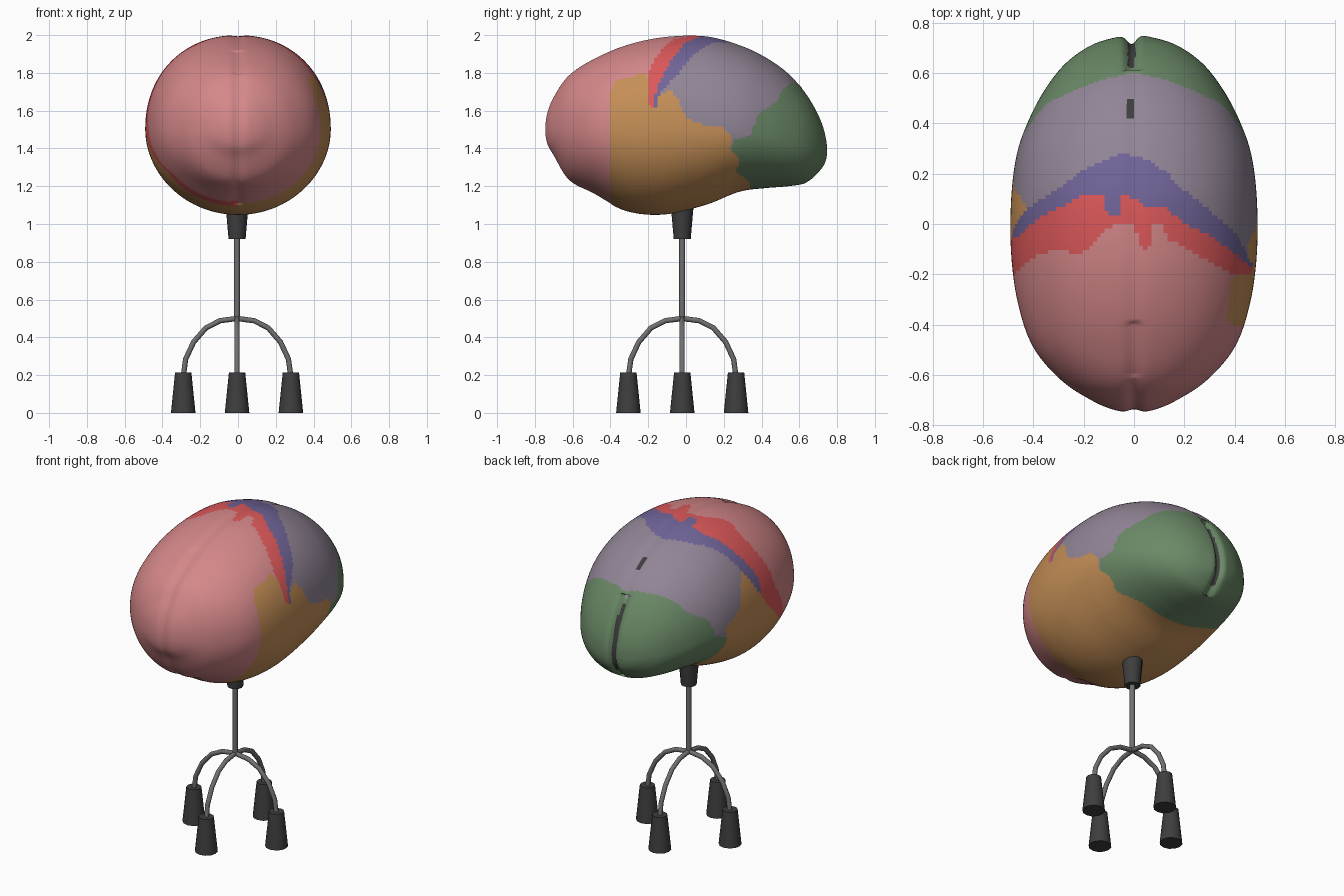
import bpy, bmesh, math
from mathutils import Matrix, Vector

if "Cube" in bpy.data.objects:
    bpy.data.objects.remove(bpy.data.objects["Cube"])


def material(name, r, g, b):
    m = bpy.data.materials.new(name)
    lin = [((c / 255 + 0.055) / 1.055) ** 2.4 for c in (r, g, b)]
    m.diffuse_color = (*lin, 1)
    m.use_nodes = True
    m.node_tree.nodes["Principled BSDF"].inputs["Base Color"].default_value = m.diffuse_color
    return m


PINK, ORANGE, RED, INDIGO, MAUVE, GREEN, BLACK = range(7)
MATS = [material("frontal pink", 212, 135, 137),
        material("temporal ochre", 196, 142, 86),
        material("motor red", 220, 88, 90),
        material("sensory indigo", 112, 100, 152),
        material("parietal mauve", 146, 133, 150),
        material("occipital green", 106, 136, 102),
        material("stand black", 62, 62, 62)]
STEEL = material("rod grey", 112, 112, 112)


def make_object(name, bm, mats, angle=40):
    bmesh.ops.recalc_face_normals(bm, faces=bm.faces[:])
    me = bpy.data.meshes.new(name)
    bm.to_mesh(me)
    bm.free()
    for m in mats:
        me.materials.append(m)
    ob = bpy.data.objects.new(name, me)
    bpy.context.collection.objects.link(ob)
    bpy.ops.object.select_all(action='DESELECT')
    ob.select_set(True)
    bpy.context.view_layer.objects.active = ob
    bpy.ops.object.shade_smooth_by_angle(angle=math.radians(angle))
    return ob


# ---- Brain: cross-sections along y (y, half width, middle z, height up, height down)
ROWS = [(-.75, 0, 1.50, 0, 0), (-.738, .08, 1.50, .09, .08),
        (-.70, .17, 1.50, .18, .145), (-.62, .29, 1.50, .29, .27),
        (-.49, .40, 1.50, .375, .34), (-.32, .46, 1.50, .447, .43),
        (-.12, .488, 1.50, .491, .45), (.10, .488, 1.50, .496, .40),
        (.28, .465, 1.49, .46, .32), (.42, .415, 1.47, .415, .28),
        (.54, .35, 1.44, .36, .24), (.64, .27, 1.42, .265, .20),
        (.71, .17, 1.40, .16, .12), (.742, .07, 1.39, .07, .06),
        (.75, 0, 1.39, 0, 0)]


def mirrored(r):
    return (r[0], -r[1], r[2], -r[3], -r[4])


KNOTS = [mirrored(ROWS[1])] + ROWS + [mirrored(ROWS[-2])]


def section(i, t):
    # smooth interpolation between neighbouring sections
    p0, p1, p2, p3 = KNOTS[i:i + 4]
    return [b + .5 * t * (c - a + t * (2 * a - 5 * b + 4 * c - d + t * (3 * (b - c) + d - a)))
            for a, b, c, d in zip(p0, p1, p2, p3)]


def power(v, p):
    return math.copysign(abs(v) ** p, v)


def ring_point(sec, a):
    y, w, mid, up, dn = sec
    s, c = math.sin(a), math.cos(a)
    p = .94 if c > 0 else 1
    x = w * power(s, p)
    z = mid + (up if c > 0 else dn) * power(c, p)
    # fissure between the hemispheres
    if y < -.4:
        y += .014 * math.exp(-(x / .03) ** 2)
    elif y > .55 and 1.22 < z < 1.72:
        y -= .035 * math.exp(-((x + .01) / .025) ** 2)
    if c > 0 and abs(y) < .6:
        z -= .006 * math.exp(-(x / .03) ** 2)
    return Vector((x, y, z))


# Lobe borders: y position against angle around the y axis (degrees from the top)
PINK_END = [(-180, -.42), (-125, -.42), (-100, -.30), (-80, -.20), (-65, -.17), (-52, -.13),
            (-37, -.10), (-26, -.12), (-20, -.09), (-12, -.01), (0, 0), (4, -.10), (7, -.10),
            (9, 0), (13, 0), (16, -.06), (23, -.09), (37, -.15), (52, -.20), (76, -.20), (180, -.40)]
RED_END = [(-180, -.05), (-75, -.06), (-63, -.04), (-47, .03), (-31, .08), (-24, .12), (-14, .12),
           (-12, .03), (-7, .04), (-5, .12), (0, .10), (6, .06), (15, .06), (24, 0), (37, -.05),
           (49, -.10), (65, -.16), (180, -.17)]
INDIGO_END = [(-180, 0), (-75, 0), (-55, .07), (-37, .14), (-24, .22), (-6, .28), (6, .26), (15, .21),
              (24, .13), (37, .05), (49, -.01), (58, -.07), (68, -.14), (180, -.17)]
MAUVE_END = [(0, .60), (30, .57), (50, .52), (67, .48), (80, .38), (94, .34), (97, .25), (180, .20)]
# Temporal lobe outline (y, z) on each side
TEMPORAL_RIGHT = [(-.40, 1), (-.40, 1.71), (-.37, 1.76), (-.21, 1.80), (-.19, 1.61), (-.16, 1.61),
                  (-.15, 1.68), (-.08, 1.71), (-.04, 1.66), (0, 1.56), (.08, 1.53), (.20, 1.51),
                  (.25, 1.45), (.23, 1.40), (.28, 1.35), (.27, 1.27), (.34, 1.22), (.34, 1)]
TEMPORAL_LEFT = [(-.38, 1), (-.38, 1.27), (-.20, 1.42), (-.10, 1.52), (-.03, 1.62), (.06, 1.77),
                 (.11, 1.70), (.15, 1.58), (.28, 1.50), (.25, 1.40), (.28, 1.30), (.34, 1.22), (.34, 1)]


def border(table, a):
    for (a0, y0), (a1, y1) in zip(table, table[1:]):
        if a0 <= a <= a1:
            return y0 + (y1 - y0) * (a - a0) / (a1 - a0)
    return table[-1][1]


def inside(poly, y, z):
    hit = False
    for (y0, z0), (y1, z1) in zip(poly, poly[1:] + poly[:1]):
        if (z0 > z) != (z1 > z) and y < y0 + (y1 - y0) * (z - z0) / (z1 - z0):
            hit = not hit
    return hit


def lobe(p):
    x, y, z = p
    if -.025 < x < .004 and ((y > .62 and 1.27 < z < 1.67) or (.42 < y < .50 and z > 1.6)):
        return BLACK
    if inside(TEMPORAL_RIGHT if x > 0 else TEMPORAL_LEFT, y, z):
        return ORANGE
    a = math.degrees(math.atan2(x, z - 1.5))
    if y < border(PINK_END, a):
        return PINK
    if y > border(MAUVE_END, abs(a)):
        return GREEN
    if y < border(RED_END, a):
        return RED
    return INDIGO if y < border(INDIGO_END, a) else MAUVE


AROUND, STEPS = 200, 13
bm = bmesh.new()
sections = [section(i, k / STEPS) for i in range(len(ROWS) - 1) for k in range(STEPS)] + [ROWS[-1]]
rings = [[bm.verts.new(ring_point(s, 2 * math.pi * j / AROUND)) for j in range(AROUND)] for s in sections]
for r0, r1 in zip(rings, rings[1:]):
    for j in range(AROUND):
        k = (j + 1) % AROUND
        bm.faces.new((r0[j], r0[k], r1[k], r1[j]))
bmesh.ops.remove_doubles(bm, verts=rings[0] + rings[-1], dist=1e-5)
for f in bm.faces:
    f.material_index = lobe(f.calc_center_median())
make_object("brain", bm, MATS, 60)

# ---- Stand
CX, CY = -.005, -.02


def cone(name, x, y, z0, z1, r0, r1, mat, sides=12):
    bm = bmesh.new()
    bmesh.ops.create_cone(bm, cap_ends=True, segments=sides, radius1=r0, radius2=r1, depth=z1 - z0,
                          matrix=Matrix.Translation((x, y, (z0 + z1) / 2)))
    return make_object(name, bm, [mat])


cone("socket", CX, CY, .92, 1.14, .045, .064, MATS[BLACK])
cone("stem", CX, CY, .49, 1.0, .016, .016, STEEL)

# Four bent legs with rubber feet
ARCH = [(0, .50), (.09, .488), (.165, .45), (.23, .375), (.272, .285), (.285, .19)]
for n, side in enumerate(("right", "back", "left", "front")):
    dx, dy = round(math.cos(n * math.pi / 2)), round(math.sin(n * math.pi / 2))
    bm = bmesh.new()
    loops = []
    for i, (r, z) in enumerate(ARCH):
        (ra, za), (rb, zb) = ARCH[max(i - 1, 0)], ARCH[min(i + 1, len(ARCH) - 1)]
        t = Vector((rb - ra, zb - za)).normalized()
        loop = []
        for j in range(10):
            a = 2 * math.pi * j / 10
            u, v = .014 * math.cos(a), .014 * math.sin(a)
            rr, zz = r - t.y * u, z + t.x * u
            loop.append(bm.verts.new((CX + dx * rr - dy * v, CY + dy * rr + dx * v, zz)))
        loops.append(loop)
    for l0, l1 in zip(loops, loops[1:]):
        for j in range(10):
            bm.faces.new((l0[j], l0[(j + 1) % 10], l1[(j + 1) % 10], l1[j]))
    bm.faces.new(loops[0])
    bm.faces.new(loops[-1])
    make_object(side + "_leg", bm, [STEEL])
    cone(side + "_foot", CX + dx * .285, CY + dy * .285, 0, .215, .065, .043, MATS[BLACK])
